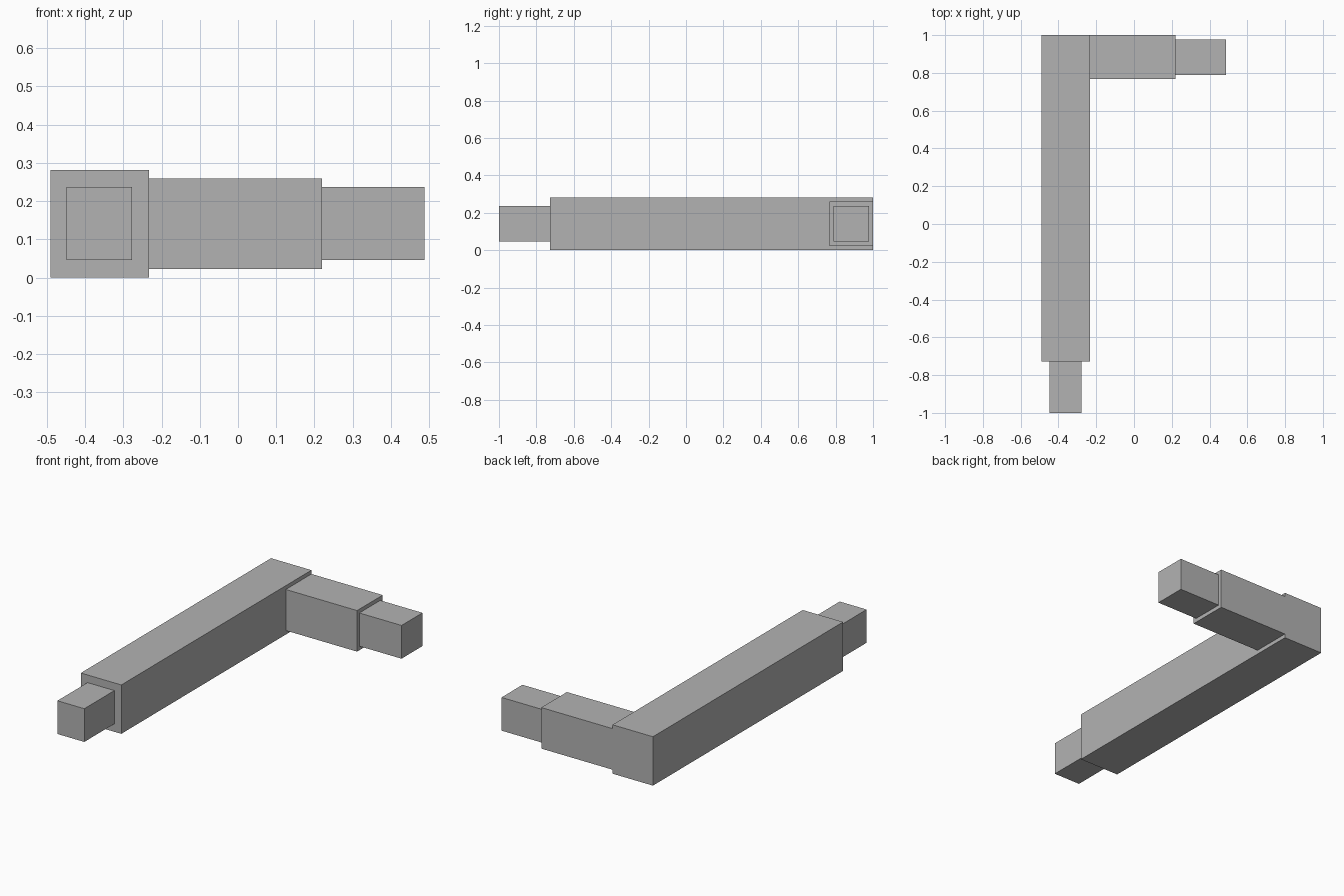
import bpy

old = bpy.data.objects.get("Cube")
if old:
    bpy.data.objects.remove(old, do_unlink=True)

# Single flat grey
grey = bpy.data.materials.new("plain_grey")
grey.use_nodes = True
colour = (0.45, 0.45, 0.45, 1)
grey.diffuse_color = colour
grey.node_tree.nodes["Principled BSDF"].inputs["Base Color"].default_value = colour


def box(name, x, y, z):
    """Axis-aligned block given as (low, high) on each axis."""
    spans = (x, y, z)
    bpy.ops.mesh.primitive_cube_add(size=1, location=[(a + b) / 2 for a, b in spans])
    ob = bpy.context.object
    ob.name = ob.data.name = name
    ob.scale = [b - a for a, b in spans]
    bpy.ops.object.transform_apply(location=False, rotation=False, scale=True)
    ob.data.materials.append(grey)
    return ob


# Long beam with a narrower end block at the front
box("long_beam", (-0.49, -0.233), (-0.727, 1.0), (0, 0.281))
box("front_end_block", (-0.448, -0.277), (-1.0, -0.727), (0.046, 0.237))

# Short side arm, flush with the back, with its own end block
box("side_arm", (-0.233, 0.22), (0.767, 1.0), (0.023, 0.259))
box("side_end_block", (0.22, 0.488), (0.788, 0.978), (0.046, 0.237))
